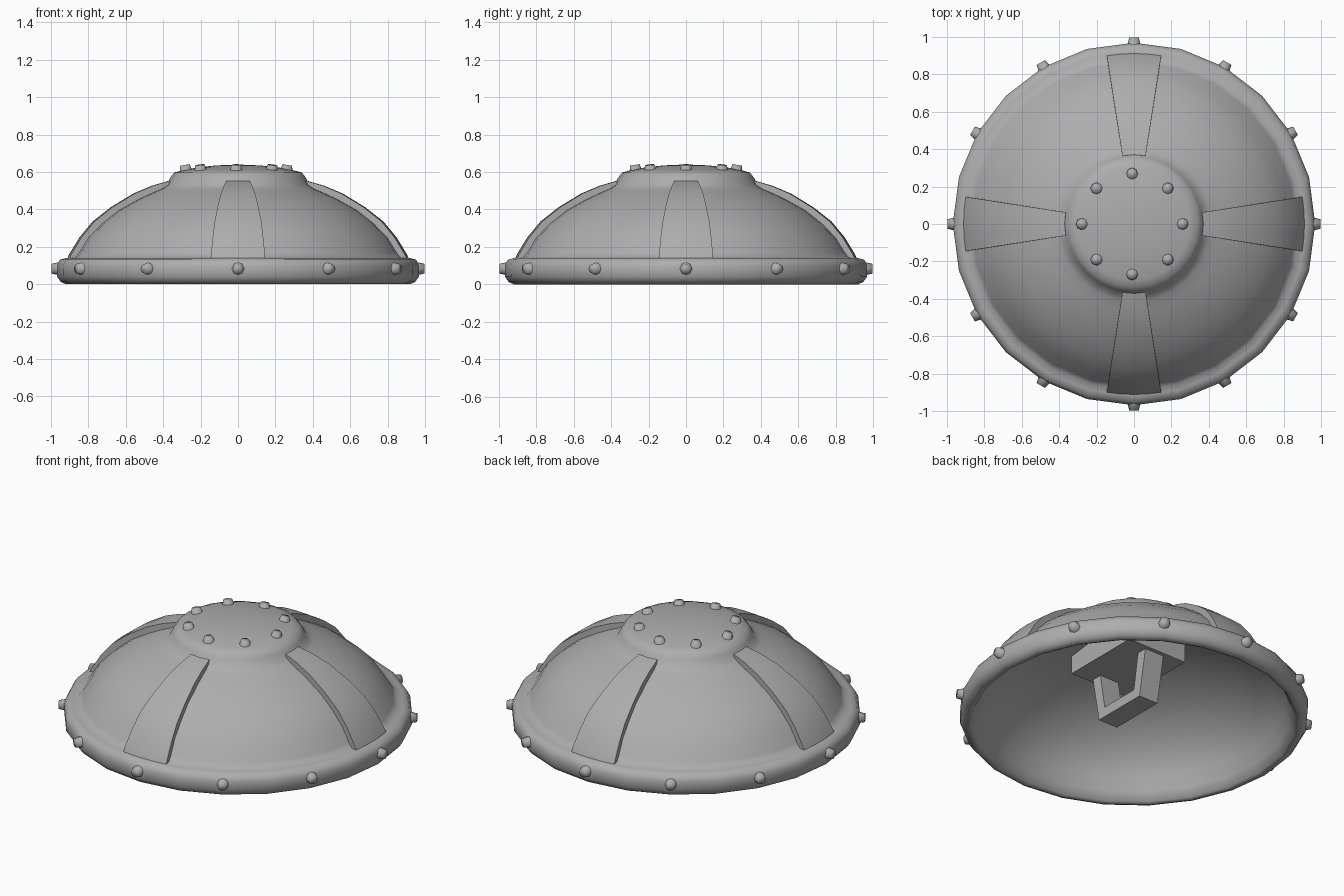
import bpy, bmesh, math
from mathutils import Matrix

old = bpy.data.objects.get("Cube")
if old:
    bpy.data.objects.remove(old, do_unlink=True)

metal = bpy.data.materials.new("grey metal")
metal.use_nodes = True
GREY = (0.42, 0.42, 0.42, 1)
metal.diffuse_color = GREY
metal.node_tree.nodes["Principled BSDF"].inputs["Base Color"].default_value = GREY


def finish(name, bm, angle=40):
    mesh = bpy.data.meshes.new(name)
    bm.to_mesh(mesh)
    bm.free()
    mesh.materials.append(metal)
    ob = bpy.data.objects.new(name, mesh)
    bpy.context.collection.objects.link(ob)
    bpy.ops.object.select_all(action='DESELECT')
    ob.select_set(True)
    bpy.context.view_layer.objects.active = ob
    bpy.ops.object.shade_smooth_by_angle(angle=math.radians(angle))
    return ob


# Hollow shell: inner wall, rounded rim, dome and raised cap in one profile
inside = [(0, 0.515), (0.2, 0.508), (0.36, 0.48), (0.53, 0.415), (0.635, 0.36),
          (0.72, 0.295), (0.79, 0.225), (0.845, 0.14), (0.872, 0.06), (0.9, 0.008)]
rim = [(0.92, 0), (0.947, 0.012), (0.967, 0.04), (0.969, 0.1), (0.952, 0.131),
       (0.92, 0.14), (0.887, 0.143)]
outside = [(0.865, 0.17), (0.815, 0.25), (0.74, 0.325), (0.65, 0.395), (0.54, 0.455),
           (0.47, 0.487), (0.415, 0.51)]
cap = [(0.383, 0.53), (0.364, 0.568), (0.342, 0.597), (0.3, 0.608), (0.22, 0.624),
       (0.12, 0.635), (0, 0.64)]
SIDES = 24
bm = bmesh.new()
rings = []
for r, z in inside + rim + outside + cap:
    if r == 0:
        rings.append([bm.verts.new((0, 0, z))] * SIDES)
    else:
        rings.append([bm.verts.new((r * math.cos(math.tau * i / SIDES),
                                    r * math.sin(math.tau * i / SIDES), z))
                      for i in range(SIDES)])
for low, high in zip(rings, rings[1:]):
    for i in range(SIDES):
        k = (i + 1) % SIDES
        bm.faces.new(list(dict.fromkeys([low[i], low[k], high[k], high[i]])))
finish("shell", bm, 75)

# Four tapered bands following the dome
band_profile = [(0.918, 0.125), (0.903, 0.16), (0.848, 0.25), (0.778, 0.335), (0.68, 0.412),
                (0.56, 0.485), (0.46, 0.527), (0.37, 0.553)]
for n, name in enumerate(["left_band", "back_band", "right_band", "front_band"]):
    bm = bmesh.new()
    rows = []
    for r, z in band_profile:
        half = 0.062 + (r - 0.37) / 0.54 * 0.083
        row = []
        for u in (-1, -0.5, 0, 0.5, 1):
            a = n * math.pi / 2 + math.asin(u * half / r)
            row.append(bm.verts.new((r * math.cos(a), r * math.sin(a), z)))
        rows.append(row)
    for low, high in zip(rows, rows[1:]):
        for i in range(4):
            bm.faces.new((low[i], low[i + 1], high[i + 1], high[i]))
    band = finish(name, bm)
    solid = band.modifiers.new("thickness", 'SOLIDIFY')
    solid.thickness = 0.04
    solid.offset = -1
    crisp = band.modifiers.new("crisp edges", 'EDGE_SPLIT')
    crisp.split_angle = math.radians(40)


# Blunt studs around the rim and on the cap
def studs(name, count, radius, height, tilt):
    bm = bmesh.new()
    for i in range(count):
        spot = (Matrix.Rotation(math.tau * i / count, 4, 'Z')
                @ Matrix.Translation((radius, 0, height))
                @ Matrix.Rotation(math.radians(tilt), 4, 'Y'))
        bmesh.ops.create_cone(bm, cap_ends=True, segments=8, radius1=0.036,
                              radius2=0.026, depth=0.046, matrix=spot)
    return finish(name, bm, 100)


studs("rim_studs", 12, 0.974, 0.083, 90)
studs("cap_studs", 8, 0.27, 0.615, 10).location.x = -0.01

# Backing plate inside the dome
GRIP_Y = -0.05
bm = bmesh.new()
bmesh.ops.create_cube(bm, size=1, matrix=Matrix.Translation((0, GRIP_Y, 0.465))
                      @ Matrix.Diagonal((0.4, 0.5, 0.19, 1)))
finish("backing_plate", bm, 20)

# Hand grip: flat strap bent into an arch below the plate
bm = bmesh.new()
half = 0.065
outer = [(-0.235, 0.42), (-0.175, 0.09), (0.175, 0.09), (0.235, 0.42)]
inner = [(-0.17, 0.42), (-0.125, 0.15), (0.125, 0.15), (0.17, 0.42)]
loops = [[bm.verts.new((x, y + GRIP_Y, z)) for x, y, z in
          ((-half, oy, oz), (half, oy, oz), (half, iy, iz), (-half, iy, iz))]
         for (oy, oz), (iy, iz) in zip(outer, inner)]
for a, b in zip(loops, loops[1:]):
    for i in range(4):
        k = (i + 1) % 4
        bm.faces.new((a[i], a[k], b[k], b[i]))
bm.faces.new(loops[0])
bm.faces.new(loops[-1])
bmesh.ops.recalc_face_normals(bm, faces=bm.faces)
finish("hand_grip", bm, 30)
